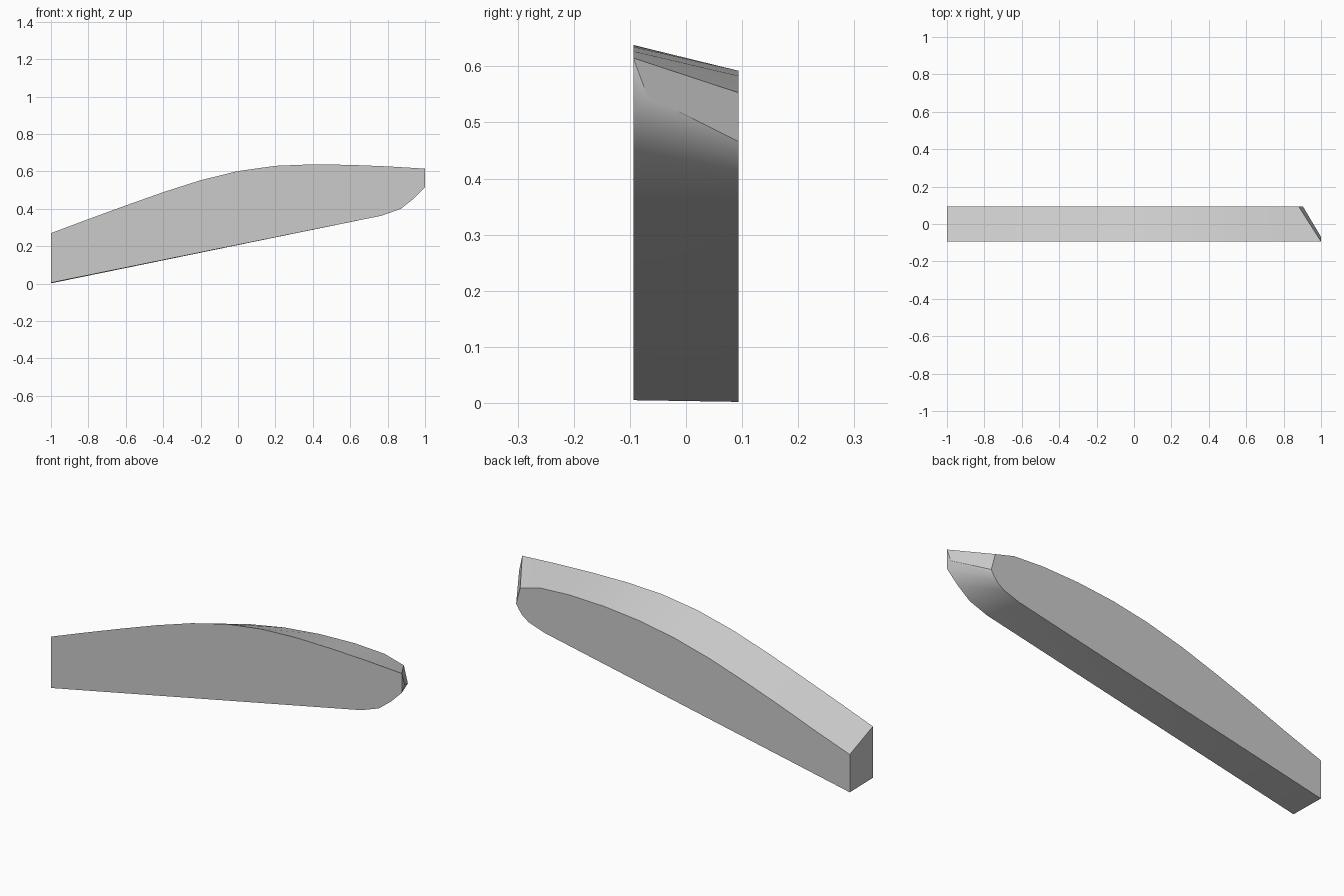
import bpy
import bmesh
import math

cube = bpy.data.objects.get("Cube")
if cube:
    bpy.data.objects.remove(cube, do_unlink=True)

# Grey material
grey = bpy.data.materials.new("light_grey")
grey.use_nodes = True
colour = (0.6, 0.6, 0.6, 1.0)
grey.diffuse_color = colour
grey.node_tree.nodes["Principled BSDF"].inputs["Base Color"].default_value = colour

HALF_DEPTH = 0.094

# Matching (x, z) outlines: tail top, crown, slanted tip, underside
front_outline = [
    (-1, .27), (-.8, .345), (-.6, .418), (-.4, .489), (-.2, .553), (0, .602),
    (.2, .63), (.4, .638), (.6, .635), (.8, .627), (1, .615),
    (1.015, .56), (1, .515), (.94, .455), (.87, .4), (.77, .364), (-1, .005)]
back_outline = [
    (-1, .197), (-.8, .268), (-.6, .343), (-.4, .413), (-.2, .478), (0, .53),
    (.2, .566), (.4, .586), (.6, .592), (.77, .583), (.88, .553),
    (.903, .466), (.888, .44), (.865, .412), (.83, .388), (.74, .358), (-1, .002)]

# Loft between the two outlines
bm = bmesh.new()
front = [bm.verts.new((x, -HALF_DEPTH, z)) for x, z in front_outline]
back = [bm.verts.new((x, HALF_DEPTH, z)) for x, z in back_outline]
bm.faces.new(front)
bm.faces.new(back[::-1])
for i in range(len(front)):
    j = (i + 1) % len(front)
    bm.faces.new((front[i], back[i], back[j], front[j]))

# Small flat at the tip
cut = bmesh.ops.bisect_plane(
    bm, geom=bm.verts[:] + bm.edges[:] + bm.faces[:], dist=0.0001,
    plane_co=(1, 0, 0), plane_no=(1, 0, 0), clear_outer=True)
bmesh.ops.holes_fill(bm, edges=[e for e in bm.edges if e.is_boundary], sides=0)
bmesh.ops.recalc_face_normals(bm, faces=bm.faces[:])

mesh = bpy.data.meshes.new("curved_blade")
bm.to_mesh(mesh)
bm.free()
mesh.materials.append(grey)
blade = bpy.data.objects.new("curved_blade", mesh)
bpy.context.collection.objects.link(blade)

# Smooth crown and tip, sharp rims
bpy.ops.object.select_all(action='DESELECT')
blade.select_set(True)
bpy.context.view_layer.objects.active = blade
bpy.ops.object.shade_smooth_by_angle(angle=math.radians(35))
